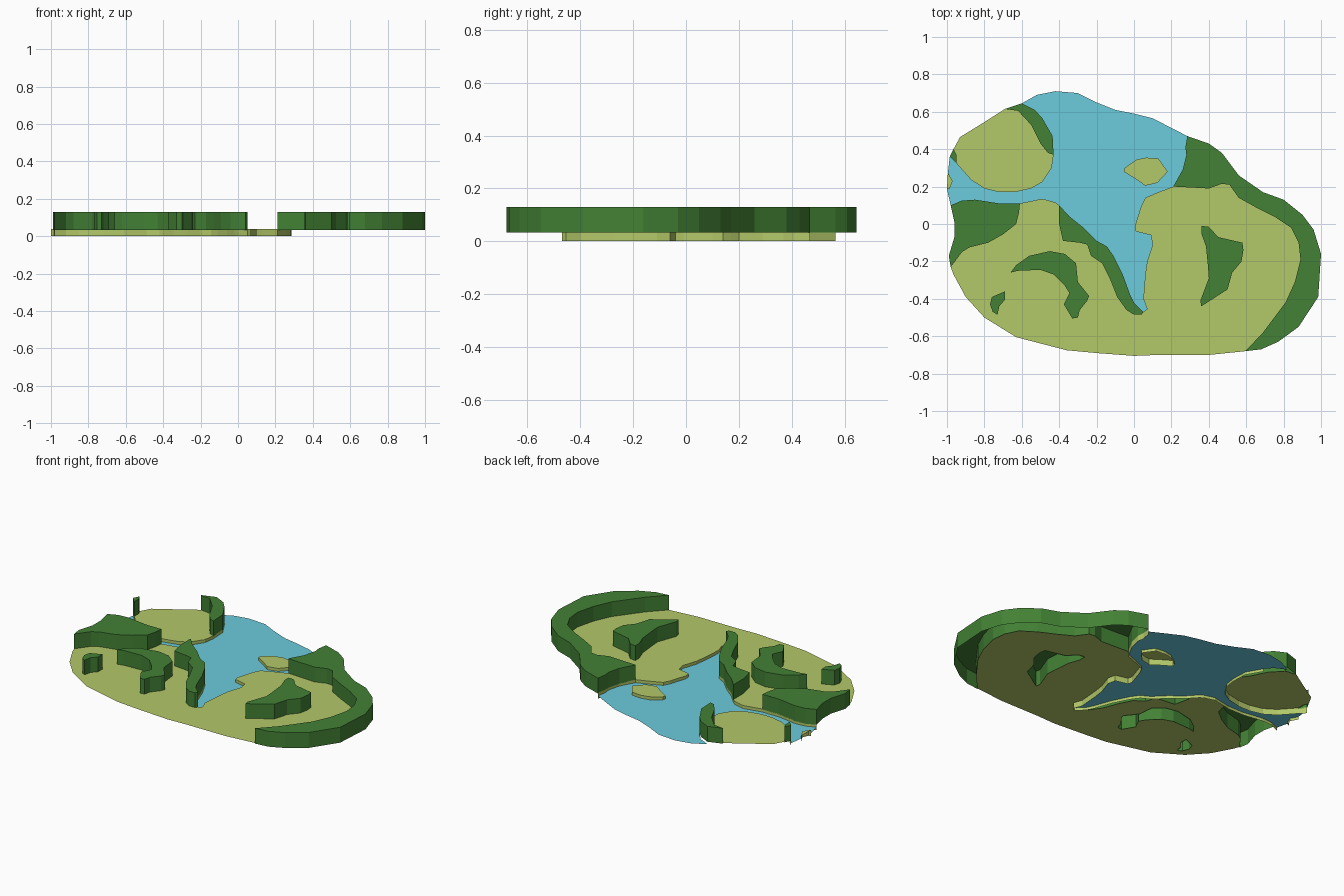
import bpy, bmesh

if "Cube" in bpy.data.objects:
    bpy.data.objects.remove(bpy.data.objects["Cube"])

GRASS_Z, WATER_Z, TREE_BASE, TREE_TOP = 0.037, 0.018, 0.033, 0.13


def material(name, rgb):
    m = bpy.data.materials.new(name)
    m.diffuse_color = (*rgb, 1)
    m.use_nodes = True
    m.node_tree.nodes["Principled BSDF"].inputs["Base Color"].default_value = m.diffuse_color
    return m


GREEN = material("forest", (0.055, 0.22, 0.035))
LIME = material("grass", (0.45, 0.58, 0.14))
BLUE = material("water", (0.15, 0.6, 0.72))


def join(*chains):
    """Chain boundary pieces, dropping repeated points."""
    out = []
    for p in (p for c in chains for p in c):
        if p not in out:
            out.append(p)
    return out


def rev(c):
    return c[::-1]


def build(name, mat, z, loops, walls=(), bottom=0.0):
    """Flat sheet (first loop outer, others holes) with open-bottomed walls."""
    bm = bmesh.new()
    edges = []
    for loop in loops:
        vs = [bm.verts.new((x, y, z)) for x, y in loop]
        edges += [bm.edges.new((vs[i - 1], vs[i])) for i in range(len(vs))]
    bmesh.ops.triangle_fill(bm, edges=edges, use_beauty=True, normal=(0, 0, 1))
    bm.normal_update()
    for f in bm.faces:
        if f.normal.z < 0:
            f.normal_flip()
    for chain in walls:
        hi = [bm.verts.new((x, y, z)) for x, y in chain]
        lo = [bm.verts.new((x, y, bottom)) for x, y in chain]
        for i in range(len(chain) - 1):
            bm.faces.new((hi[i], hi[i + 1], lo[i + 1], lo[i]))
    bmesh.ops.remove_doubles(bm, verts=bm.verts[:], dist=1e-5)
    me = bpy.data.meshes.new(name)
    bm.to_mesh(me)
    bm.free()
    me.materials.append(mat)
    bpy.context.collection.objects.link(bpy.data.objects.new(name, me))


def ring(loop):
    """Closed wall, ordered so the sides face outward."""
    area = sum(loop[i - 1][0] * loop[i][1] - loop[i][0] * loop[i - 1][1] for i in range(len(loop)))
    loop = loop if area < 0 else rev(loop)
    return loop + loop[:1]


def forest(name, loop):
    build(name, GREEN, TREE_TOP, [loop], [ring(loop)], TREE_BASE)


# East forest borders
east_out = [(.285, .47), (.4, .43), (.47, .38), (.56, .26), (.69, .17), (.8, .13), (.9, .05), (.96, -.03),
            (1, -.16), (.985, -.39), (.88, -.55), (.77, -.63), (.68, -.67), (.595, -.68)]
east_in = [(.595, -.68), (.69, -.58), (.81, -.42), (.86, -.31), (.89, -.19), (.88, -.1), (.84, -.02),
           (.75, .04), (.65, .09), (.56, .14), (.51, .21), (.47, .215), (.4, .19), (.21, .2)]
east_shore = [(.21, .2), (.26, .29), (.28, .37), (.275, .41), (.285, .47)]

# South rim and west forest borders
south_rim = [(.595, -.68), (.4, -.7), (.13, -.7), (0, -.705), (-.2, -.69), (-.36, -.675), (-.63, -.605),
             (-.8, -.5), (-.9, -.39), (-.965, -.27), (-.98, -.23)]
west_in = [(-.98, -.23), (-.92, -.15), (-.88, -.125), (-.78, -.1), (-.7, -.055), (-.63, 0), (-.615, .06), (-.61, .11)]
west_out = [(-.98, -.23), (-.99, -.17), (-.96, -.07), (-.96, .01), (-.98, .1)]
west_shore = [(-.98, .1), (-.92, .125), (-.85, .13), (-.72, .11), (-.61, .11)]

# River banks and river forest borders
mid_shore = [(-.61, .11), (-.49, .135), (-.42, .115), (-.4, .1)]
river_shore = [(-.4, .1), (-.345, .04), (-.27, -.02), (-.2, -.09), (-.145, -.12), (-.11, -.17),
               (-.06, -.27), (-.02, -.38), (0, -.42), (.05, -.47)]
river_in = [(-.4, .1), (-.4, 0), (-.38, -.09), (-.29, -.1), (-.25, -.11), (-.23, -.17), (-.17, -.21),
            (-.13, -.29), (-.09, -.39), (-.04, -.46), (0, -.485), (.04, -.485), (.05, -.47)]
right_bank = [(.05, -.47), (.07, -.455), (.05, -.4), (.06, -.27), (.07, -.2), (.1, -.11), (.09, -.06),
              (.01, -.04), (.005, -.01), (.04, .1), (.06, .14), (.13, .17), (.21, .2)]

# North-west land borders
nw_rim = [(-.69, .615), (-.8, .545), (-.93, .465), (-.965, .4)]
nw_tip_in = [(-.965, .4), (-.95, .37), (-.95, .325)]
nw_tip_shore = [(-.985, .36), (-.95, .325)]
nw_shore = [(-.95, .325), (-.87, .235), (-.8, .19), (-.72, .17), (-.64, .17), (-.55, .19), (-.49, .225),
            (-.44, .3), (-.43, .37)]
nw_trees_shore = [(-.43, .37), (-.435, .47), (-.49, .565), (-.53, .61), (-.6, .645)]
nw_trees_in = [(-.43, .37), (-.46, .38), (-.5, .43), (-.55, .53), (-.62, .605), (-.69, .615)]

# Inner groves and islets
grove_a = [(-.66, -.26), (-.63, -.22), (-.56, -.17), (-.45, -.145), (-.37, -.16), (-.31, -.21), (-.3, -.31),
           (-.24, -.385), (-.25, -.41), (-.29, -.46), (-.3, -.5), (-.33, -.505), (-.375, -.43), (-.345, -.37),
           (-.37, -.33), (-.43, -.27), (-.5, -.245), (-.62, -.25)]
grove_b = [(-.77, -.43), (-.76, -.39), (-.69, -.36), (-.69, -.405), (-.72, -.44), (-.73, -.485), (-.755, -.47)]
grove_c = [(.36, -.01), (.4, -.015), (.45, -.07), (.58, -.1), (.585, -.14), (.575, -.2), (.525, -.26),
           (.5, -.35), (.36, -.44), (.355, -.41), (.4, -.29), (.395, -.22), (.385, -.12), (.36, -.05)]
islet = [(-.055, .28), (-.05, .3), (.015, .345), (.065, .355), (.13, .35), (.18, .28), (.125, .22),
         (.06, .205), (.01, .24)]
islet_shore = [(-.995, .275), (-.97, .23), (-.985, .19), (-1, .185)]

# Forests
forest("east_forest", join(east_out, east_in, east_shore))
forest("west_forest", join(west_in, rev(west_shore), rev(west_out)))
forest("river_forest", join(river_in, rev(river_shore)))
forest("northwest_forest", join(nw_trees_in, rev(nw_trees_shore)))
forest("northwest_tip_forest", join(nw_tip_in, rev(nw_tip_shore)))
for n, g in (("a", grove_a), ("b", grove_b), ("c", grove_c)):
    forest("grove_" + n, g)

# Grass, walled only along the water
main = join(south_rim, west_in, mid_shore, river_in, right_bank, rev(east_in))
build("main_grass", LIME, GRASS_Z, [main, grove_a, grove_b, grove_c],
      [join(west_shore, mid_shore, river_shore, right_bank, east_shore)])
build("northwest_grass", LIME, GRASS_Z, [join(nw_rim, nw_tip_in, nw_shore, nw_trees_in)],
      [rev(join(nw_tip_shore, nw_shore, nw_trees_shore[:3]))])
build("islet_grass", LIME, GRASS_Z, [islet], [ring(islet)])
build("west_islet_grass", LIME, GRASS_Z, [islet_shore], [islet_shore])

# Water sheet between the banks
water_rim = [(-.6, .645), (-.52, .69), (-.42, .71), (-.3, .7), (-.2, .65), (-.1, .61), (0, .59), (.1, .565), (.285, .47)]
build("water", BLUE, WATER_Z,
      [join(water_rim, rev(east_shore), rev(right_bank), rev(river_shore), rev(mid_shore), rev(west_shore),
            rev(islet_shore), nw_tip_shore, nw_shore, nw_trees_shore), islet])
